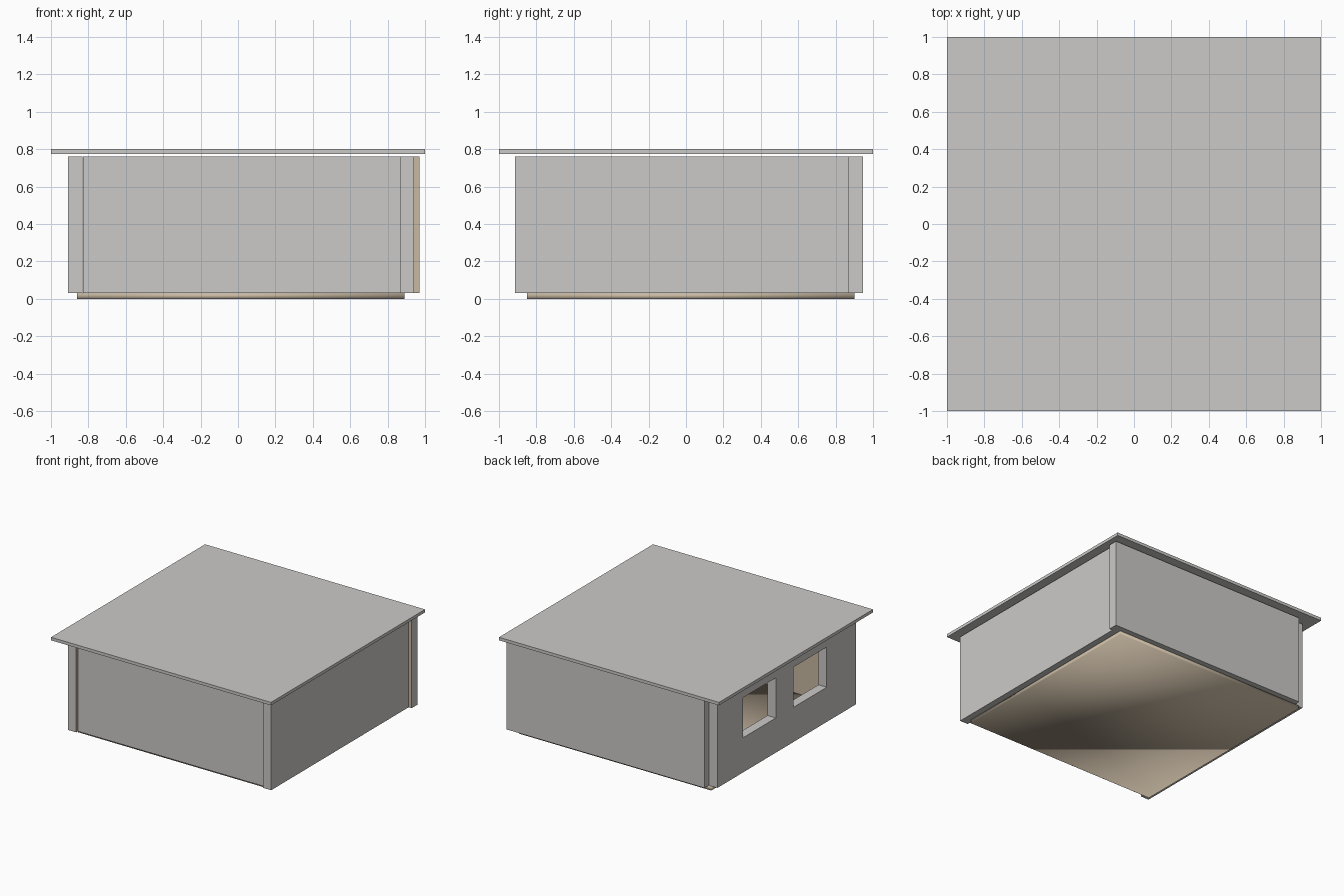
import bpy, bmesh
from mathutils import Vector

if "Cube" in bpy.data.objects:
    bpy.data.objects.remove(bpy.data.objects["Cube"])


def material(name, rgb):
    m = bpy.data.materials.new(name)
    m.diffuse_color = (*rgb, 1)
    m.use_nodes = True
    m.node_tree.nodes["Principled BSDF"].inputs["Base Color"].default_value = m.diffuse_color
    return m


grey = material("light_grey", (0.60, 0.59, 0.575))
tan = material("warm_tan", (0.58, 0.485, 0.365))


def finish(name, bm, mats):
    bmesh.ops.recalc_face_normals(bm, faces=bm.faces)
    me = bpy.data.meshes.new(name)
    bm.to_mesh(me)
    bm.free()
    for m in mats:
        me.materials.append(m)
    ob = bpy.data.objects.new(name, me)
    bpy.context.collection.objects.link(ob)
    return ob


def slab(name, lo, hi, mat, smooth=False):
    bm = bmesh.new()
    bmesh.ops.create_cube(bm, size=1)
    lo, hi = Vector(lo), Vector(hi)
    for v in bm.verts:
        v.co = (lo + hi) / 2 + v.co * (hi - lo)
    for f in bm.faces:
        f.smooth = smooth
    return finish(name, bm, [mat])


Z0, Z1 = 0.03, 0.76


def wall(name, axis, span, outer, inner, openings=(), sill=0.315, head=0.645):
    """Wall running along axis (0 = x, 1 = y), optional window openings, tan inside face."""
    def point(u, d, z):
        return (u, d, z) if axis == 0 else (d, u, z)

    us = sorted([*span, *(e for o in openings for e in o)])
    zs = [Z0, sill, head, Z1] if openings else [Z0, Z1]
    bm = bmesh.new()
    for a, b in zip(us, us[1:]):
        for j, (c, d) in enumerate(zip(zs, zs[1:])):
            if (a, b) in openings and j == 1:
                continue
            bm.faces.new([bm.verts.new(point(u, outer, z))
                          for u, z in ((a, c), (b, c), (b, d), (a, d))])
    bmesh.ops.remove_doubles(bm, verts=bm.verts, dist=1e-5)
    # thicken the panel inwards
    ext = bmesh.ops.extrude_face_region(bm, geom=bm.faces[:], use_keep_orig=True)
    moved = [g for g in ext["geom"] if isinstance(g, bmesh.types.BMVert)]
    bmesh.ops.translate(bm, verts=moved, vec=point(0, inner - outer, 0))
    # inside face is tan
    for f in bm.faces:
        if all(abs(v.co[1 - axis] - inner) < 1e-5 for v in f.verts):
            f.material_index = 1
    return finish(name, bm, [grey, tan])


# floor (soft shaded plate) and flat roof
slab("floor", (-0.86, -0.85, 0), (0.89, 0.90, 0.03), tan, smooth=True)
slab("roof", (-1, -1, 0.775), (1, 1, 0.80), grey)

# four walls, slightly staggered at the corners
wall("front_wall", 0, (-0.83, 0.87), -0.89, -0.815)
wall("back_wall", 0, (-0.83, 0.97), 0.945, 0.87)
wall("right_wall", 1, (-0.915, 0.87), 0.942, 0.868)
wall("left_wall", 1, (-0.912, 0.89), -0.908, -0.832,
     openings=((-0.53, -0.10), (0.13, 0.56)))
